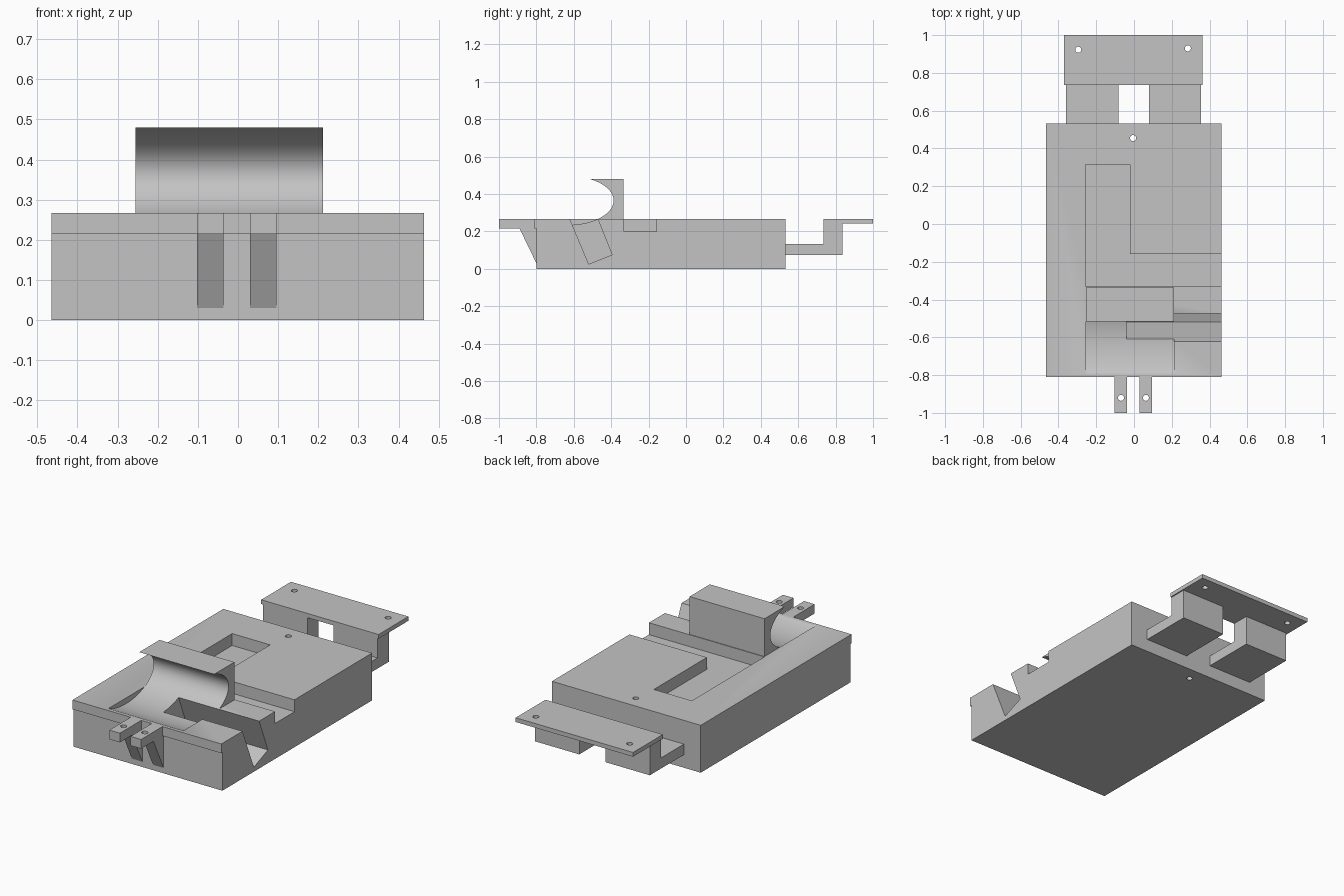
import bpy, bmesh, math

if "Cube" in bpy.data.objects:
    bpy.data.objects.remove(bpy.data.objects["Cube"])

grey = bpy.data.materials.new("plain_grey")
grey.diffuse_color = (0.55, 0.55, 0.55, 1)
grey.use_nodes = True
grey.node_tree.nodes["Principled BSDF"].inputs["Base Color"].default_value = grey.diffuse_color


def prism(name, pts, lo, hi, axis="X"):
    """Extrude a (y, z) profile along X, or an (x, y) outline along Z."""
    place = (lambda p, t: (t, p[0], p[1])) if axis == "X" else (lambda p, t: (p[0], p[1], t))
    bm = bmesh.new()
    a = [bm.verts.new(place(p, lo)) for p in pts]
    b = [bm.verts.new(place(p, hi)) for p in pts]
    n = len(pts)
    bm.faces.new(a)
    bm.faces.new(b[::-1])
    for i in range(n):
        j = (i + 1) % n
        bm.faces.new((a[i], b[i], b[j], a[j]))
    bmesh.ops.recalc_face_normals(bm, faces=bm.faces)
    me = bpy.data.meshes.new(name)
    bm.to_mesh(me)
    bm.free()
    me.materials.append(grey)
    ob = bpy.data.objects.new(name, me)
    bpy.context.collection.objects.link(ob)
    return ob


def ellipse(cy, cz, ry, rz, start, end, n):
    return [(cy + ry * math.cos(start + (end - start) * i / n),
             cz + rz * math.sin(start + (end - start) * i / n)) for i in range(n + 1)]


def hole(x, y):
    return prism("hole_cutter", ellipse(x, y, 0.016, 0.016, 0, math.tau, 24)[:-1], -0.1, 0.6, "Z")


def activate(ob):
    bpy.ops.object.select_all(action="DESELECT")
    ob.select_set(True)
    bpy.context.view_layer.objects.active = ob


def boolean(ob, others, operation="DIFFERENCE"):
    activate(ob)
    for c in others:
        m = ob.modifiers.new("bool", "BOOLEAN")
        m.object, m.operation, m.solver = c, operation, "EXACT"
        bpy.ops.object.modifier_apply(modifier=m.name)
        bpy.data.objects.remove(c)


def smooth(ob):
    activate(ob)
    bpy.ops.object.shade_smooth_by_angle(angle=math.radians(30))


TOP = 0.267
CY, CZ, RY, RZ = -0.63, 0.365, 0.243, 0.1305   # cradle ellipse

# Main block with a shallow lip along the front top edge
body = prism("body", [(-0.80, 0), (0.533, 0), (0.533, TOP), (-0.81, TOP),
                      (-0.81, 0.215), (-0.80, 0.215)], -0.465, 0.463)
boolean(body, [
    # L-shaped pocket that opens on the right side
    prism("pocket_cutter", [(-0.257, 0.315), (-0.257, -0.331), (0.6, -0.331), (0.6, -0.158),
                            (-0.02, -0.158), (-0.02, 0.315)], 0.2, 0.4, "Z"),
    # Rounded cradle
    prism("cradle_cutter", ellipse(CY, CZ, RY, RZ, 0, math.tau, 96)[:-1], -0.255, 0.212),
    # Tilted slot that opens on the right side
    prism("slot_cutter", [(-0.52, 0.025), (-0.395, 0.075), (-0.486, 0.30), (-0.635, 0.30)],
          -0.04, 0.6),
    hole(-0.005, 0.455),
])
smooth(body)

# Curved hook rising over the cradle
low = math.asin((TOP - CZ) / RZ)
high = math.asin((0.48 - CZ) / RZ)
hook = prism("hook", ellipse(CY, CZ, RY, RZ, low, high, 32)
             + [(-0.335, 0.48), (-0.335, TOP)], -0.255, 0.212)
smooth(hook)

# Two front prongs with sloping braces
for side, x0, x1 in (("left", -0.102, -0.036), ("right", 0.030, 0.096)):
    prong = prism("prong_" + side, [(-0.80, 0.03), (-0.80, TOP), (-1.0, TOP),
                                    (-1.0, 0.215), (-0.89, 0.215)], x0, x1)
    boolean(prong, [hole((x0 + x1) / 2, -0.92)])
    smooth(prong)

# Rear stepped arms carrying the mounting plate
for side, x0, x1 in (("left", -0.36, -0.082), ("right", 0.08, 0.355)):
    prism("rear_arm_" + side, [(0.533, 0.073), (0.836, 0.073), (0.836, 0.243), (0.735, 0.243),
                               (0.735, 0.133), (0.533, 0.133)], x0, x1)
plate = prism("rear_plate", [(0.735, 0.243), (1.0, 0.243), (1.0, TOP), (0.735, TOP)],
              -0.37, 0.362)
boolean(plate, [hole(-0.295, 0.923), hole(0.285, 0.930)])
smooth(plate)
